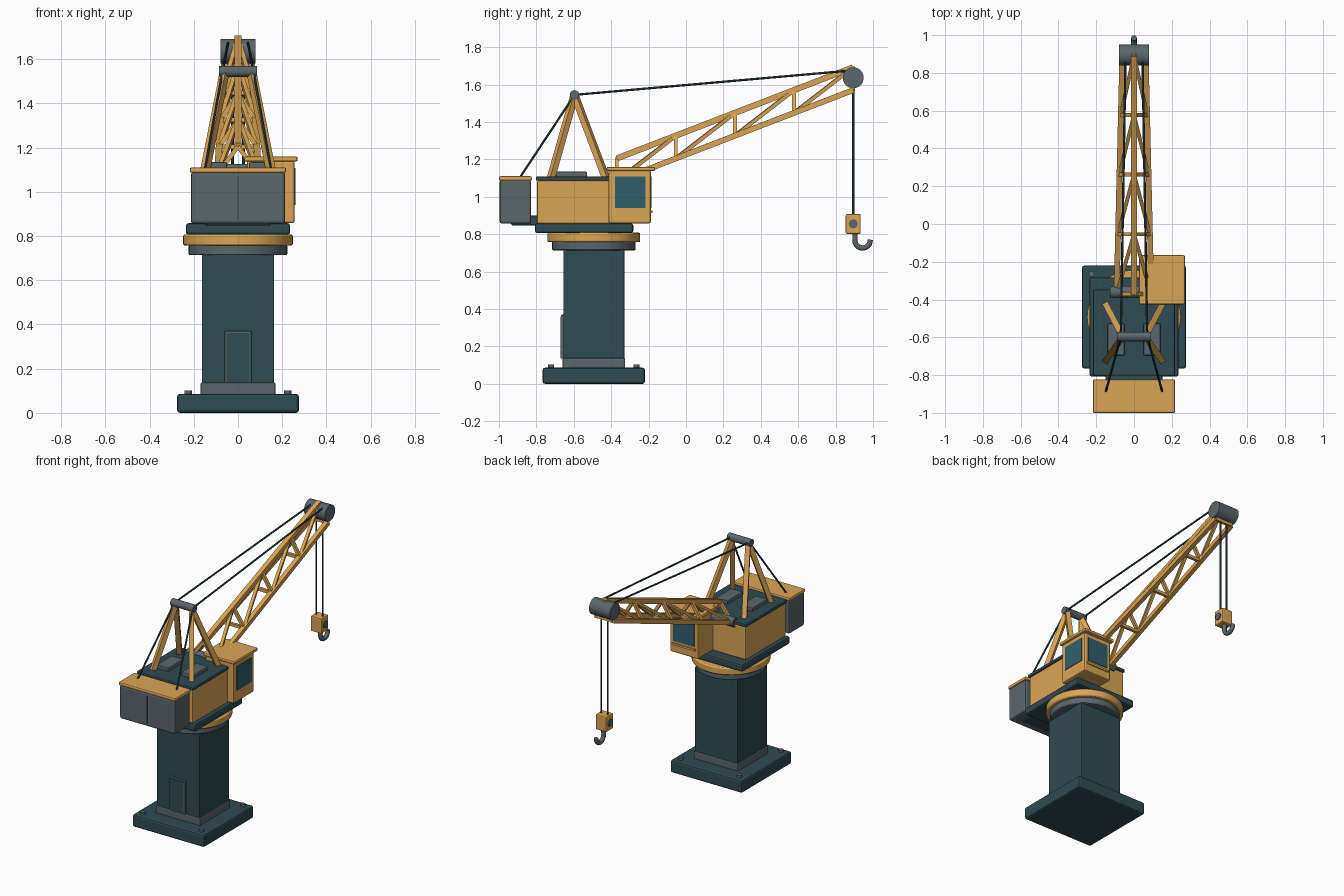
import bpy, math
from mathutils import Vector

if "Cube" in bpy.data.objects:
    bpy.data.objects.remove(bpy.data.objects["Cube"])


def material(name, rgb):
    m = bpy.data.materials.new(name)
    m.diffuse_color = (*rgb, 1)
    m.use_nodes = True
    m.node_tree.nodes["Principled BSDF"].inputs["Base Color"].default_value = m.diffuse_color
    return m


DARK = material("dark_teal", (0.028, 0.07, 0.085))
YELLOW = material("yellow", (0.71, 0.38, 0.09))
GREY = material("steel_grey", (0.105, 0.135, 0.15))
GLASS = material("glass", (0.028, 0.115, 0.155))
CY = -0.493  # slewing axis


def finish(o, name, mat, bevel=0.0):
    o.name = name
    o.data.materials.append(mat)
    if bevel:
        b = o.modifiers.new("bevel", "BEVEL")
        b.width, b.segments, b.limit_method = bevel, 2, 'ANGLE'
    return o


def box(name, x, y, z, mat, bevel=0.0):
    """Box from (min, max) ranges on each axis."""
    bpy.ops.mesh.primitive_cube_add(size=1, location=[(r[0] + r[1]) / 2 for r in (x, y, z)])
    o = bpy.context.object
    o.scale = [r[1] - r[0] for r in (x, y, z)]
    bpy.ops.object.transform_apply(location=False, rotation=False, scale=True)
    return finish(o, name, mat, bevel)


def rod(name, a, b, r, mat, sides=16, bevel=0.0):
    """Round rod between two points."""
    a, b = Vector(a), Vector(b)
    bpy.ops.mesh.primitive_cylinder_add(vertices=sides, radius=r, depth=(b - a).length,
                                        location=(a + b) / 2,
                                        rotation=(b - a).to_track_quat('Z', 'Y').to_euler())
    o = bpy.context.object
    bpy.ops.object.shade_smooth_by_angle(angle=math.radians(35))
    return finish(o, name, mat, bevel)


def strut(name, a, b, w, mat):
    """Square bar between two points."""
    a, b = Vector(a), Vector(b)
    bpy.ops.mesh.primitive_cube_add(size=1, location=(a + b) / 2,
                                    rotation=(b - a).to_track_quat('Z', 'Y').to_euler())
    o = bpy.context.object
    o.scale = (w, w, (b - a).length)
    bpy.ops.object.transform_apply(location=False, rotation=False, scale=True)
    return finish(o, name, mat)


def around(c, h):
    return (c - h, c + h)


# Base, bolts and column
box("base_slab", around(0, 0.275), around(CY, 0.273), (0, 0.086), DARK, 0.012)
for sx in (-1, 1):
    for sy in (-1, 1):
        x, y = sx * 0.225, CY + sy * 0.228
        rod("base_bolt", (x, y, 0.08), (x, y, 0.102), 0.016, GREY, 12)
box("column_collar", around(0, 0.17), around(CY, 0.168), (0.08, 0.138), GREY, 0.008)
box("column", around(0, 0.163), around(CY, 0.163), (0.1, 0.72), DARK, 0.004)

# Column door
box("door_frame", around(0, 0.06), (-0.668, -0.65), (0.135, 0.37), GREY, 0.003)
box("door_panel", around(0, 0.051), (-0.671, -0.65), (0.138, 0.361), DARK)

# Slewing rings and deck
rod("slew_ring_lower", (0, CY, 0.714), (0, CY, 0.76), 0.223, GREY, 48, 0.005)
rod("slew_ring_upper", (0, CY, 0.757), (0, CY, 0.808), 0.248, YELLOW, 48, 0.008)
box("deck", around(0, 0.236), (-0.808, -0.282), (0.806, 0.858), DARK, 0.012)
box("tail_deck", around(0, 0.15), (-0.935, -0.75), (0.847, 0.9), DARK, 0.008)

# Machinery house
box("house", around(0, 0.21), (-0.797, -0.355), (0.855, 1.088), YELLOW, 0.01)
box("house_roof", around(0, 0.217), (-0.803, -0.347), (1.086, 1.109), DARK, 0.007)
for s in (-1, 1):
    box("roof_hatch", around(s * 0.095, 0.045), (-0.695, -0.528), (1.1, 1.134), GREY, 0.006)

# Counterweight
box("counterweight", around(0, 0.213), (-0.996, -0.828), (0.856, 1.09), GREY, 0.012)
box("counterweight_seam", around(0, 0.002), (-0.998, -0.98), (0.875, 1.07), DARK)
box("counterweight_cap", around(0, 0.218), (-1.0, -0.824), (1.086, 1.11), YELLOW, 0.008)

# Operator cab
box("cab", (0.04, 0.256), (-0.415, -0.188), (0.858, 1.142), YELLOW, 0.01)
box("cab_roof", (0.027, 0.27), (-0.425, -0.165), (1.137, 1.16), YELLOW, 0.008)
box("cab_side_window", (0.24, 0.26), (-0.38, -0.216), (0.94, 1.108), GLASS)
box("cab_front_window", (0.068, 0.228), (-0.2, -0.184), (0.94, 1.108), GLASS)
box("cab_sill", (0.06, 0.236), (-0.2, -0.18), (0.912, 0.926), YELLOW)

# A-frame, its top bar and the cable stays
AY, AZ = -0.596, 1.545
rod("a_frame_bar", (-0.087, AY, AZ), (0.087, AY, AZ), 0.025, GREY, 24)
for s in (-1, 1):
    for y in (-0.725, -0.425):
        strut("a_frame_leg", (s * 0.15, y, 1.09), (s * 0.06, AY, AZ), 0.032, YELLOW)
    rod("rear_stay", (s * 0.15, -0.89, 1.1), (s * 0.07, AY, AZ), 0.006, DARK, 8)
    rod("boom_stay", (s * 0.07, AY, AZ), (s * 0.045, 0.88, 1.675), 0.006, DARK, 8)


# Triangular lattice boom: one top chord, two lower chords, four bays
def top(t):
    return Vector((0, -0.37 + 1.263 * t, 1.205 + 0.487 * t))


def low(t, s):
    return Vector((s * (0.092 - 0.03 * t), -0.37 + 1.263 * t, 1.083 + 0.487 * t))


strut("boom_top_chord", top(0), top(1), 0.032, YELLOW)
for s in (-1, 1):
    strut("boom_lower_chord", low(0, s), low(1, s), 0.03, YELLOW)
    for i in range(5):
        strut("boom_post", low(i / 4, s), top(i / 4), 0.02, YELLOW)
        if i < 4:
            strut("boom_diagonal", low(i / 4, s), top((i + 1) / 4), 0.02, YELLOW)
for i in range(5):
    strut("boom_cross_tie", low(i / 4, -1), low(i / 4, 1), 0.02, YELLOW)
rod("boom_foot_pin", (-0.128, -0.36, 1.095), (0.128, -0.36, 1.095), 0.032, GREY, 24)

# Tip sheave and hoist ropes
HY = 0.894
rod("tip_sheave", (-0.08, HY, 1.636), (0.08, HY, 1.636), 0.056, GREY, 32)
for s in (-1, 1):
    rod("hoist_rope", (s * 0.025, HY, 0.9), (s * 0.025, HY, 1.63), 0.006, DARK, 8)

# Hook block and hook
box("hook_block", around(0, 0.042), around(HY, 0.04), (0.802, 0.908), YELLOW, 0.008)
rod("hook_block_pin", (-0.049, HY, 0.855), (0.049, HY, 0.855), 0.024, GREY, 20)
path = [(0, 0.904, 0.81)]
for i in range(11):
    a = math.radians(180 + 18.5 * i)
    path.append((0, 0.944 + 0.041 * math.cos(a), 0.767 + 0.041 * math.sin(a)))
curve = bpy.data.curves.new("hook", 'CURVE')
curve.dimensions = '3D'
curve.bevel_depth, curve.bevel_resolution, curve.use_fill_caps = 0.015, 3, True
spline = curve.splines.new('POLY')
spline.points.add(len(path) - 1)
for p, co in zip(spline.points, path):
    p.co = (*co, 1)
hook = bpy.data.objects.new("hook", curve)
bpy.context.collection.objects.link(hook)
finish(hook, "hook", GREY)
